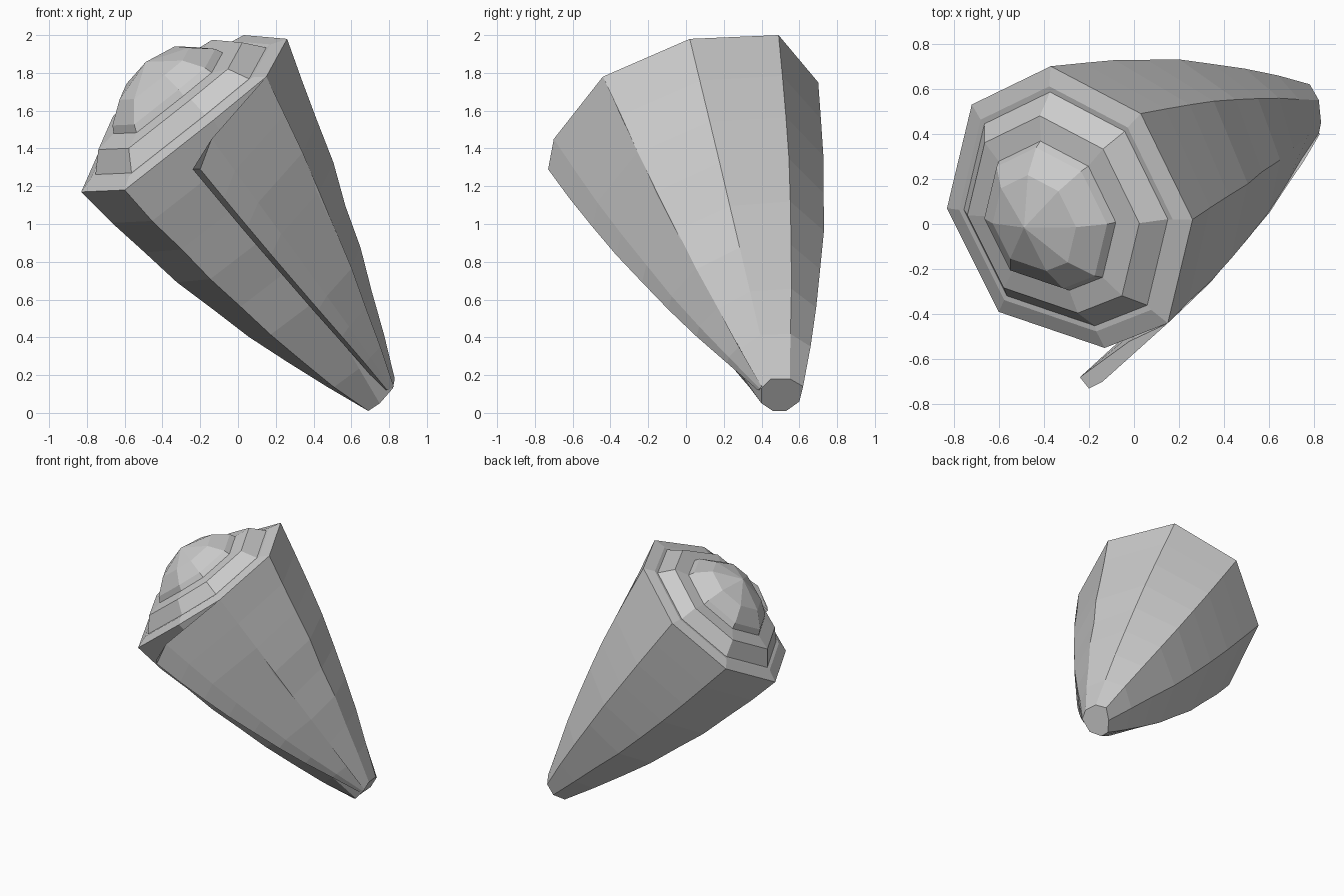
import bpy, random
from mathutils import Vector as V

if "Cube" in bpy.data.objects:
    bpy.data.objects.remove(bpy.data.objects["Cube"])

random.seed(4)
AXIS = V((-0.55, -0.24, 0.80)).normalized()   # points from tip to spire
CENTRE = V((-0.29, 0.07, 1.57))               # middle of the shoulder ring
TIP = V((0.76, 0.50, 0.09))


def make(name, verts, faces):
    me = bpy.data.meshes.new(name)
    me.from_pydata([tuple(v) for v in verts], [], faces)
    me.update()
    ob = bpy.data.objects.new(name, me)
    bpy.context.collection.objects.link(ob)
    return ob


def bridge(rows, n):
    return [(r * n + i, r * n + (i + 1) % n, (r + 1) * n + (i + 1) % n, (r + 1) * n + i)
            for r in range(rows - 1) for i in range(n)]


def loft(name, strands, rows, jitter):
    """Each strand: top point, tip point, outward bulge halfway."""
    verts, n = [], len(strands)
    for r in range(rows):
        t = r / (rows - 1)
        c = CENTRE.lerp(TIP, t)
        for top, tip, bulge in strands:
            p = V(top).lerp(V(tip), t)
            out = p - c
            out = (out - AXIS * out.dot(AXIS)).normalized()
            wob = random.uniform(-jitter, jitter) if 0 < r < rows - 1 else 0
            verts.append(p + out * (4 * t * (1 - t) * bulge + wob))
    faces = bridge(rows, n)
    faces += [tuple(range(n - 1, -1, -1)), tuple((rows - 1) * n + i for i in range(n))]
    return make(name, verts, faces)


# tapering main body, eight sided
body = [
    ((0.15, -0.44, 1.78), (0.82, 0.40, 0.13), 0.04),
    ((0.26, 0.02, 1.98), (0.83, 0.45, 0.18), 0.035),
    ((0.03, 0.49, 2.00), (0.82, 0.55, 0.18), 0.05),
    ((-0.37, 0.70, 1.75), (0.78, 0.62, 0.14), 0.07),
    ((-0.72, 0.53, 1.42), (0.74, 0.60, 0.06), 0.07),
    ((-0.83, 0.07, 1.17), (0.69, 0.53, 0.01), 0.08),
    ((-0.60, -0.39, 1.18), (0.69, 0.46, 0.01), 0.06),
    ((-0.13, -0.55, 1.55), (0.75, 0.40, 0.05), 0.04),
]
main = loft("shell_body", body, 9, 0.008)
# the stepped spire covers the top, so drop the cap there
keep = [tuple(p.vertices) for p in main.data.polygons if set(p.vertices) != set(range(8))]
pts = [v.co.copy() for v in main.data.vertices]
main.data.clear_geometry()
main.data.from_pydata(pts, [], keep)

# flared outer lip beside the narrow opening
lip = [
    ((0.15, -0.44, 1.78), (0.825, 0.40, 0.14), 0.045),
    ((-0.14, -0.70, 1.45), (0.81, 0.39, 0.13), 0.06),
    ((-0.20, -0.73, 1.29), (0.79, 0.38, 0.12), 0.06),
    ((-0.24, -0.68, 1.29), (0.77, 0.40, 0.12), 0.05),
    ((-0.02, -0.52, 1.58), (0.79, 0.43, 0.12), 0.02),
]
loft("outer_lip", lip, 9, 0.005)

# stepped spire: shoulder ring shrunk and raised along the axis
steps = [(1, 0), (0.87, 0.03), (0.83, 0.03), (0.70, 0.13), (0.53, 0.15), (0.50, 0.19), (0.34, 0.28)]
verts = [CENTRE + (V(s[0]) - CENTRE) * k + AXIS * h for k, h in steps for s in body]
faces = bridge(len(steps), 8)
verts.append(CENTRE + AXIS * 0.36)
last = (len(steps) - 1) * 8
faces += [(last + i, last + (i + 1) % 8, len(verts) - 1) for i in range(8)]
make("spire", verts, faces)

# consistent outward normals
import bmesh
for ob in bpy.context.collection.objects:
    bm = bmesh.new()
    bm.from_mesh(ob.data)
    bmesh.ops.recalc_face_normals(bm, faces=bm.faces)
    bm.to_mesh(ob.data)
    bm.free()
